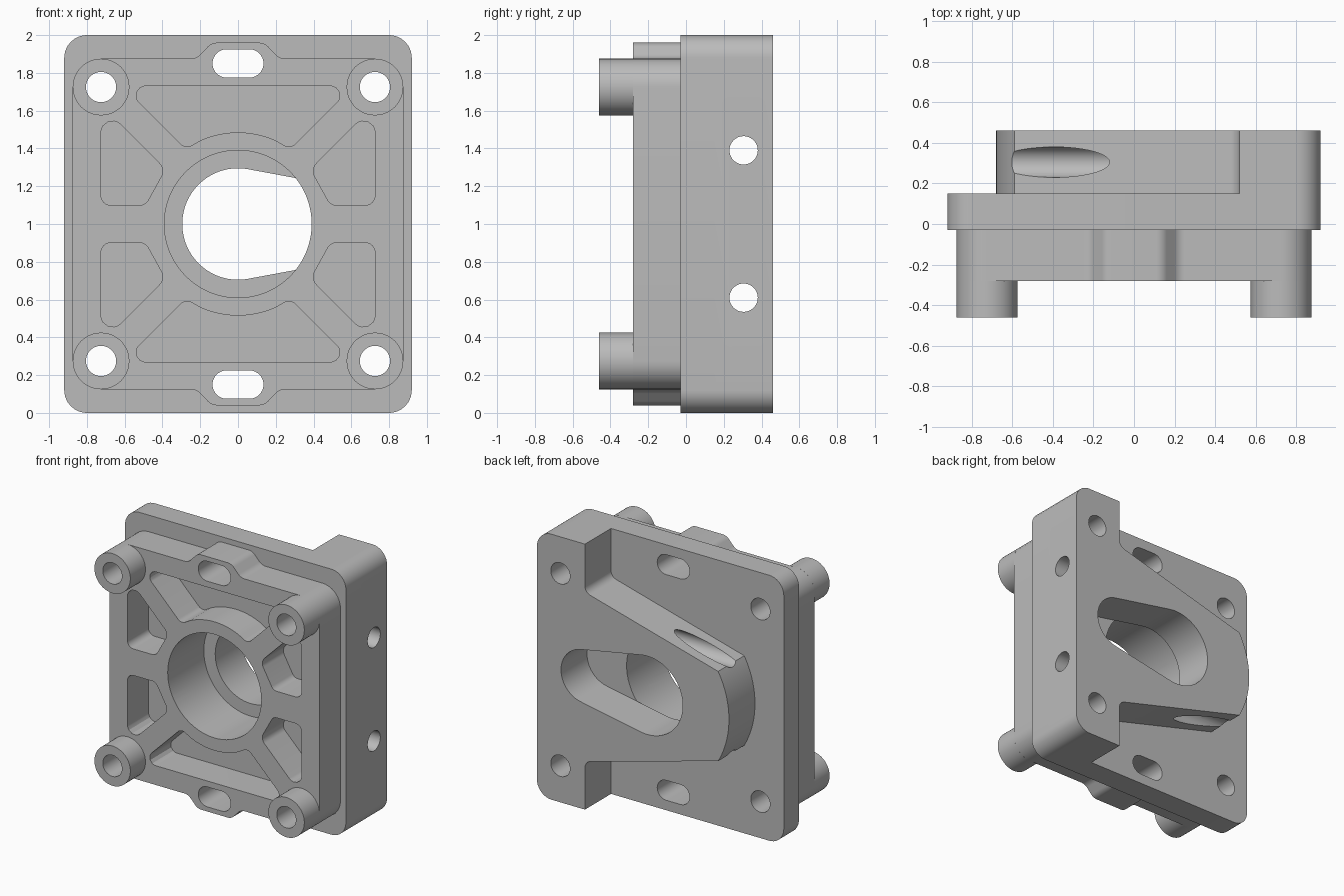
import bpy, bmesh, math
from mathutils import Vector

if "Cube" in bpy.data.objects:
    bpy.data.objects.remove(bpy.data.objects["Cube"])

grey = bpy.data.materials.new("light grey metal")
grey.use_nodes = True
COLOUR = (0.5, 0.5, 0.5, 1)
grey.diffuse_color = COLOUR
grey.node_tree.nodes["Principled BSDF"].inputs["Base Color"].default_value = COLOUR


# --- profile helpers, in the x-z plane, z measured from the middle height ---
def arc(cx, cz, r, a0, a1, n=24):
    steps = [math.radians(a0 + (a1 - a0) * i / n) for i in range(n + 1)]
    return [(cx + r * math.cos(a), cz + r * math.sin(a)) for a in steps]


def circle(cx, cz, r, n=48):
    return arc(cx, cz, r, 0, 360, n)[:-1]


def rounded(points, n=8):
    """Round each (x, z, radius) corner; plain (x, z) corners stay sharp."""
    out = []
    for i, p in enumerate(points):
        if len(p) == 2:
            out.append(p)
            continue
        corner, r = Vector(p[:2]), p[2]
        u = (Vector(points[i - 1][:2]) - corner).normalized()
        v = (Vector(points[(i + 1) % len(points)][:2]) - corner).normalized()
        half = u.angle(v) / 2
        centre = corner + (u + v).normalized() * r / math.sin(half)
        start = corner + u * r / math.tan(half) - centre
        end = corner + v * r / math.tan(half) - centre
        out += [tuple(centre + start.lerp(end, k / n).normalized() * r) for k in range(n + 1)]
    return out


def flip(loop, sx, sz):
    return [(x * sx, z * sz) for x, z in loop]


def prism(name, loops, y0, y1):
    bm = bmesh.new()
    for loop in loops:
        face = bm.faces.new([bm.verts.new((x, y0, z + 1)) for x, z in loop])
        grown = bmesh.ops.extrude_face_region(bm, geom=[face])["geom"]
        verts = [g for g in grown if isinstance(g, bmesh.types.BMVert)]
        bmesh.ops.translate(bm, verts=verts, vec=(0, y1 - y0, 0))
    bmesh.ops.recalc_face_normals(bm, faces=bm.faces[:])
    mesh = bpy.data.meshes.new(name)
    bm.to_mesh(mesh)
    bm.free()
    mesh.materials.append(grey)
    obj = bpy.data.objects.new(name, mesh)
    bpy.context.collection.objects.link(obj)
    return obj


def activate(obj):
    bpy.ops.object.select_all(action='DESELECT')
    obj.select_set(True)
    bpy.context.view_layer.objects.active = obj


def cut(obj, cutter):
    cutter.hide_render = True
    mod = obj.modifiers.new("cut", 'BOOLEAN')
    mod.operation, mod.solver, mod.object = 'DIFFERENCE', 'EXACT', cutter
    activate(obj)
    bpy.ops.object.modifier_apply(modifier=mod.name)
    bpy.data.objects.remove(cutter)


def part(name, outline, holes, y0, y1):
    obj = prism(name, [outline], y0, y1)
    cut(obj, prism("cutter", holes, y0 - 0.1, y1 + 0.1))
    return obj


# --- shared openings ---
SIDES = [(sx, sz) for sx in (1, -1) for sz in (1, -1)]
BOLT = 0.725
bolts = [circle(BOLT * sx, BOLT * sz, 0.08) for sx, sz in SIDES]
bore = circle(0, 0, 0.39, 72)
slot = arc(0.06, 0.85, 0.075, -90, 90, 16) + arc(-0.06, 0.85, 0.075, 90, 270, 16)
slots = [slot, flip(slot, 1, -1)]

# --- base plate ---
plate = part("base_plate", rounded([(0.92 * a, b, 0.12) for a, b in
             ((1, -1), (1, 1), (-1, 1), (-1, -1))]),
             bolts + slots + [bore], -0.03, 0.15)

# --- front frame with slotted tabs and weight-saving pockets ---
E = 0.875
top_edge = [(E, E, 0.15), (0.22, E, 0.07), (0.14, 0.96, 0.07),
            (-0.14, 0.96, 0.07), (-0.22, E, 0.07), (-E, E, 0.15)]
bottom_edge = [(-x, -z, r) for x, z, r in top_edge]
top_pocket = rounded([(0.61, 0.73, 0.05), (-0.61, 0.73, 0.05), (-0.277, 0.397, 0.05)]
                     + arc(0, 0, 0.485, 115, 65) + [(0.277, 0.397, 0.05)])
side_pocket = rounded([(0.725, 0.1, 0.05), (0.725, 0.63, 0.06),
                       (0.385, 0.29, 0.06), (0.49, 0.1, 0.05)])
pockets = [top_pocket, flip(top_pocket, 1, -1)]
pockets += [flip(side_pocket, sx, sz) for sx, sz in SIDES]
frame = part("front_frame", rounded(top_edge + bottom_edge),
             bolts + slots + pockets + [bore], -0.28, -0.03)
parts = [plate, frame]

# --- corner bosses ---
for sx, sz in SIDES:
    name = ("upper" if sz > 0 else "lower") + ("_left" if sx > 0 else "_right") + "_boss"
    x, z = BOLT * sx, BOLT * sz
    parts.append(part(name, circle(x, z, 0.15), [circle(x, z, 0.08)], -0.46, -0.28))

# --- rear side wall with tapered arm and teardrop opening ---
tip = math.degrees(math.asin(0.338 / 0.68))
wall = rounded([(0.92, -1, 0.12), (0.92, 1, 0.12), (0.52, 1), (0.52, 0.638, 0.06)]
               + arc(0, 0, 0.68, 180 - tip, 180 + tip)
               + [(0.52, -0.638, 0.06), (0.52, -1)])
lean = 90 - math.degrees(math.asin(0.095 / 0.52))
teardrop = arc(0, 0, 0.295, lean, 360 - lean, 48) + arc(0.52, 0, 0.2, -lean, lean)
arm = part("rear_wall_and_arm", wall,
           [teardrop] + [b for b in bolts if b[0][0] > 0], 0.15, 0.46)
for z in (0.61, 1.39):
    bpy.ops.mesh.primitive_cylinder_add(vertices=48, radius=0.075, depth=2.2,
                                        location=(0, 0.305, z),
                                        rotation=(0, math.pi / 2, 0))
    cut(arm, bpy.context.object)
parts.append(arm)

# --- smooth curved walls, crisp edges ---
for obj in parts:
    activate(obj)
    bpy.ops.object.shade_smooth_by_angle(angle=math.radians(25))
